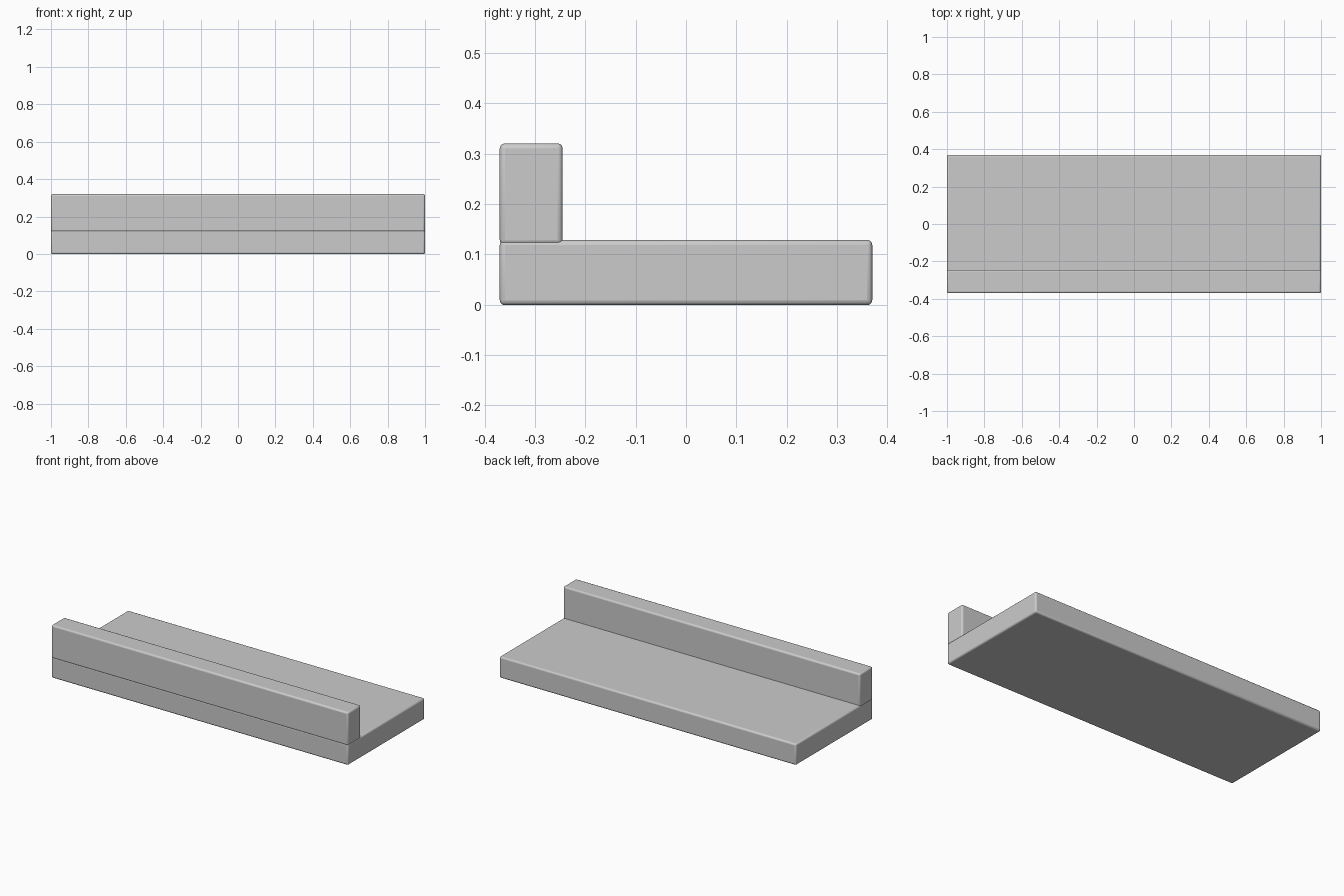
import bpy

if "Cube" in bpy.data.objects:
    bpy.data.objects.remove(bpy.data.objects["Cube"])


def rounded_box(name, x, y, z, radius=0.01):
    """Box spanning the given (min, max) ranges, with rounded edges."""
    ranges = (x, y, z)
    bpy.ops.mesh.primitive_cube_add(size=1, location=[(a + b) / 2 for a, b in ranges])
    obj = bpy.context.object
    obj.name = name
    obj.scale = [b - a for a, b in ranges]
    bpy.ops.object.transform_apply(location=False, rotation=False, scale=True)
    bevel = obj.modifiers.new("rounded_edges", 'BEVEL')
    bevel.width = radius
    bevel.segments = 3
    bpy.ops.object.shade_smooth_by_angle()
    return obj


# Flat slab
rounded_box("base_slab", (-1, 1), (-0.37, 0.37), (0.003, 0.13))
bpy.context.object.location.z -= 0.003
bpy.context.object.scale.z = 1.02

# Raised lip along the front edge, sunk slightly into the slab
rounded_box("front_lip", (-1, 1), (-0.37, -0.245), (0.118, 0.32))
